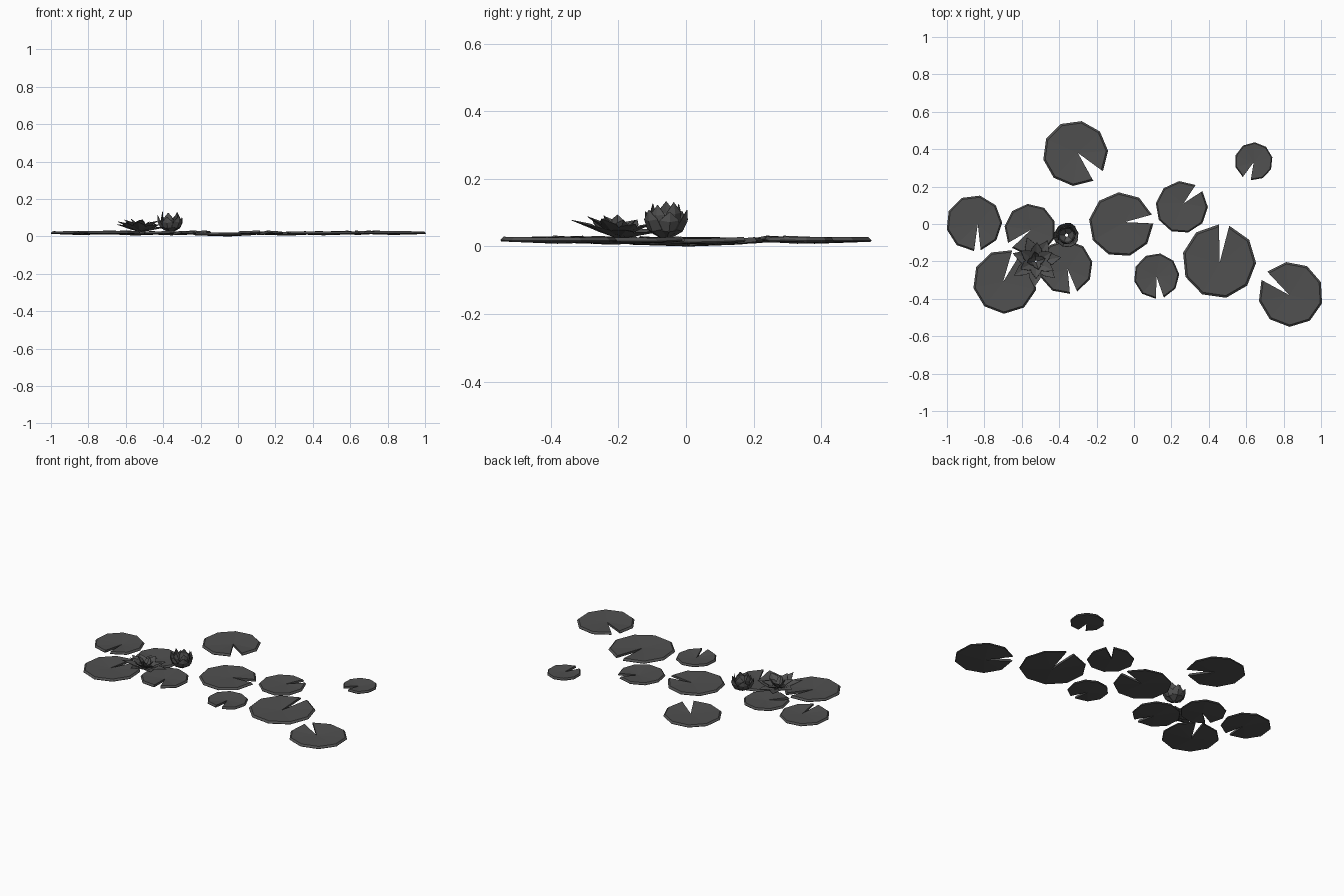
import bpy, bmesh, random
from math import radians, cos, sin, pi
from mathutils import Vector, Matrix

if "Cube" in bpy.data.objects:
    bpy.data.objects.remove(bpy.data.objects["Cube"])

random.seed(4)
dark = bpy.data.materials.new("dark_grey")
dark.diffuse_color = (0.08, 0.08, 0.08, 1)
dark.use_nodes = True
dark.node_tree.nodes["Principled BSDF"].inputs["Base Color"].default_value = dark.diffuse_color


def finish(name, bm, matrix):
    bm.transform(matrix)
    me = bpy.data.meshes.new(name)
    bm.to_mesh(me)
    bm.free()
    me.materials.append(dark)
    ob = bpy.data.objects.new(name, me)
    bpy.context.collection.objects.link(ob)
    return ob


# Lily pad: faceted notched disc with a bevelled rim and dimpled centre
def lily_pad(name, cx, cy, r, tip, notch, half, z, segs=9):
    bm = bmesh.new()
    tx, ty = tip[0] - cx, tip[1] - cy
    top_c = bm.verts.new((tx, ty, 0.006))
    bot_c = bm.verts.new((tx, ty, -0.008))
    top, mid, low = [], [], []
    a0, span = notch + half, 360 - 2 * half
    for i in range(segs + 1):
        a = radians(a0 + span * i / segs)
        d = Vector((cos(a), sin(a), 0))
        dz = random.uniform(-0.001, 0.001)
        lift = 0.004 if i in (0, segs) else 0   # notch corners curl up
        top.append(bm.verts.new(d * r * 0.94 + Vector((0, 0, 0.012 + dz + lift))))
        mid.append(bm.verts.new(d * r + Vector((0, 0, 0.002 + dz + lift))))
        low.append(bm.verts.new(d * r * 0.98 + Vector((0, 0, -0.002 + dz + lift))))
    for i in range(segs):
        bm.faces.new((top_c, top[i], top[i + 1]))
        bm.faces.new((top[i], mid[i], mid[i + 1], top[i + 1]))
        bm.faces.new((mid[i], low[i], low[i + 1], mid[i + 1]))
        bm.faces.new((bot_c, low[i + 1], low[i]))
    bm.faces.new((top_c, bot_c, low[0], mid[0], top[0]))
    bm.faces.new((top_c, top[-1], mid[-1], low[-1], bot_c))
    bmesh.ops.recalc_face_normals(bm, faces=bm.faces)
    return finish(name, bm, Matrix.Translation((cx, cy, z)))


# centre x, centre y, radius, notch tip, notch direction, half opening, height
pads = [
    (-0.855, 0.005, 0.150, (-0.835, 0.00), -83, 7, 0.015),
    (-0.555, -0.030, 0.138, (-0.55, -0.03), 218, 7, 0.013),
    (-0.690, -0.308, 0.172, (-0.70, -0.31), 69, 8, 0.017),
    (-0.365, -0.230, 0.145, (-0.355, -0.24), -73, 8, 0.014),
    (-0.313, 0.378, 0.175, (-0.30, 0.38), -45, 12, 0.016),
    (-0.069, -0.003, 0.173, (-0.05, 0.01), 10, 8, 0.008),
    (0.255, 0.090, 0.140, (0.265, 0.11), 48, 10, 0.012),
    (0.120, -0.278, 0.122, (0.12, -0.28), -81, 10, 0.016),
    (0.455, -0.200, 0.198, (0.457, -0.21), 82, 8, 0.014),
    (0.838, -0.376, 0.174, (0.83, -0.38), 145, 9, 0.016),
    (0.640, 0.335, 0.102, (0.64, 0.33), -112, 13, 0.016),
]
for n, p in enumerate(pads):
    lily_pad(f"lily_pad_{n + 1}", *p)


# One petal: pointed, folded along its midrib; stations are (distance out, height)
def petal(bm, stations, width, angle, fold):
    rot = Matrix.Rotation(angle, 4, 'Z')
    rows = []
    for (d, h), w in zip(stations, (0.35, 1.0, 0.9)):
        w *= width
        rows.append([bm.verts.new(rot @ Vector(c)) for c in
                     ((d - fold, -w, h + fold * 0.6), (d, 0, h), (d - fold, w, h + fold * 0.6))])
    tip = bm.verts.new(rot @ Vector((stations[3][0], 0, stations[3][1])))
    for a, b in zip(rows, rows[1:]):
        for k in (0, 1):
            bm.faces.new((a[k], b[k], b[k + 1], a[k + 1]))
    for k in (0, 1):
        bm.faces.new((rows[2][k], tip, rows[2][k + 1]))


def flower(name, rings, matrix):
    bm = bmesh.new()
    for count, start, width, fold, stations in rings:
        for i in range(count):
            s = random.uniform(0.92, 1.06)
            st = [(d * s, h * s) for d, h in stations]
            petal(bm, st, width, start + 2 * pi * i / count, fold)
    ob = finish(name, bm, matrix)
    sol = ob.modifiers.new("thickness", 'SOLIDIFY')
    sol.thickness = 0.002
    return ob


# Half-closed upright blossom
flower("closed_blossom", [
    (6, 0.2, 0.032, 0.009, [(0.012, 0.0), (0.052, 0.022), (0.067, 0.052), (0.066, 0.085)]),
    (5, 0.6, 0.028, 0.007, [(0.010, 0.004), (0.038, 0.032), (0.047, 0.070), (0.040, 0.104)]),
], Matrix.Translation((-0.36, -0.06, 0.024)))

# Wide-open blossom leaning slightly
flower("open_blossom", [
    (7, 0.15, 0.034, 0.009, [(0.012, 0.0), (0.055, 0.010), (0.095, 0.022), (0.138, 0.034)]),
    (6, 0.5, 0.030, 0.008, [(0.010, 0.004), (0.042, 0.020), (0.072, 0.037), (0.102, 0.054)]),
    (4, 0.2, 0.020, 0.006, [(0.006, 0.006), (0.024, 0.024), (0.038, 0.042), (0.050, 0.060)]),
], Matrix.Translation((-0.525, -0.20, 0.028)) @ Matrix.Rotation(radians(-6), 4, 'X')
    @ Matrix.Rotation(radians(4), 4, 'Y'))
